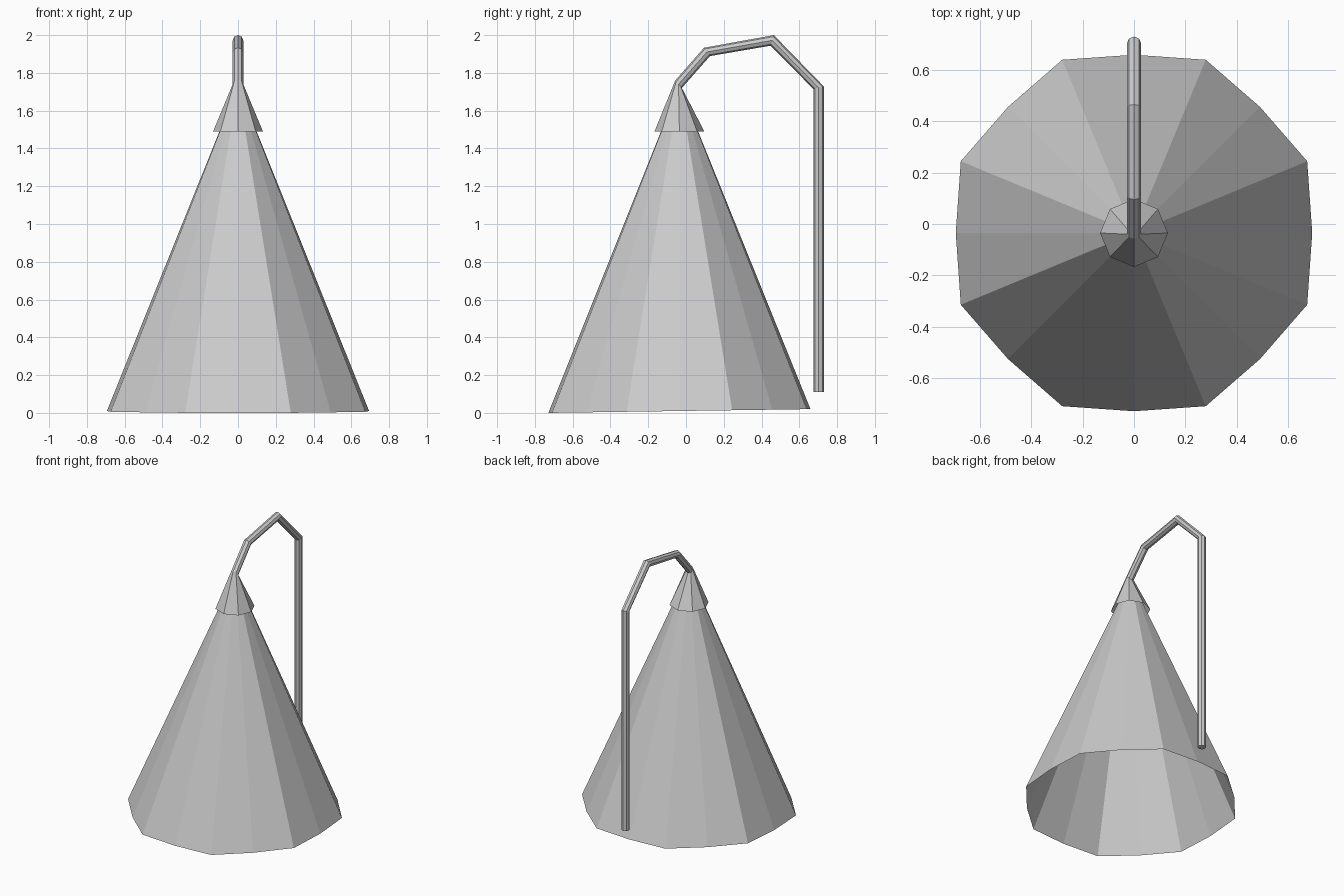
import bpy, bmesh
from math import sin, cos, tau

if "Cube" in bpy.data.objects:
    bpy.data.objects.remove(bpy.data.objects["Cube"])

CY = -0.035  # cone axis


def make_object(name, bm):
    bmesh.ops.recalc_face_normals(bm, faces=bm.faces)
    mesh = bpy.data.meshes.new(name)
    bm.to_mesh(mesh)
    bm.free()
    obj = bpy.data.objects.new(name, mesh)
    bpy.context.collection.objects.link(obj)
    return obj


# Open cone shell: 16 sides, alternate corners pushed out, slightly tilted rim
bm = bmesh.new()
rim = []
for i in range(16):
    a = tau * i / 16
    r = 0.73 if i % 2 else 0.694
    y = r * sin(a)
    rim.append(bm.verts.new((r * cos(a), CY + y, 0.01 + 0.0145 * y)))
apex = bm.verts.new((0, CY, 1.735))
for i in range(16):
    bm.faces.new((rim[i], rim[(i + 1) % 16], apex))
make_object("cone_shell", bm)

# Eight-sided collar running into a bent tube
# Each ring: outer (y, z), inner (y, z), half width in x
rings = [
    ((-0.167, 1.49), (0.097, 1.49), 0.132),
    ((-0.057, 1.76), (-0.022, 1.72), 0.028),
    ((0.095, 1.933), (0.127, 1.889), 0.028),
    ((0.465, 2.0), (0.448, 1.944), 0.028),
    ((0.73, 1.728), (0.674, 1.715), 0.028),
    ((0.73, 0.11), (0.674, 0.11), 0.028),
]
bm = bmesh.new()
loops = []
for (oy, oz), (iy, iz), w in rings:
    cy, cz, vy, vz = (oy + iy) / 2, (oz + iz) / 2, (oy - iy) / 2, (oz - iz) / 2
    loops.append([bm.verts.new((w * cos(tau * k / 8),
                                cy + vy * sin(tau * k / 8),
                                cz + vz * sin(tau * k / 8))) for k in range(8)])
for a, b in zip(loops, loops[1:]):
    for k in range(8):
        n = (k + 1) % 8
        bm.faces.new((a[k], a[n], b[n], b[k]))
bm.faces.new(loops[-1])  # closed tube end
make_object("collar_and_bent_tube", bm)
